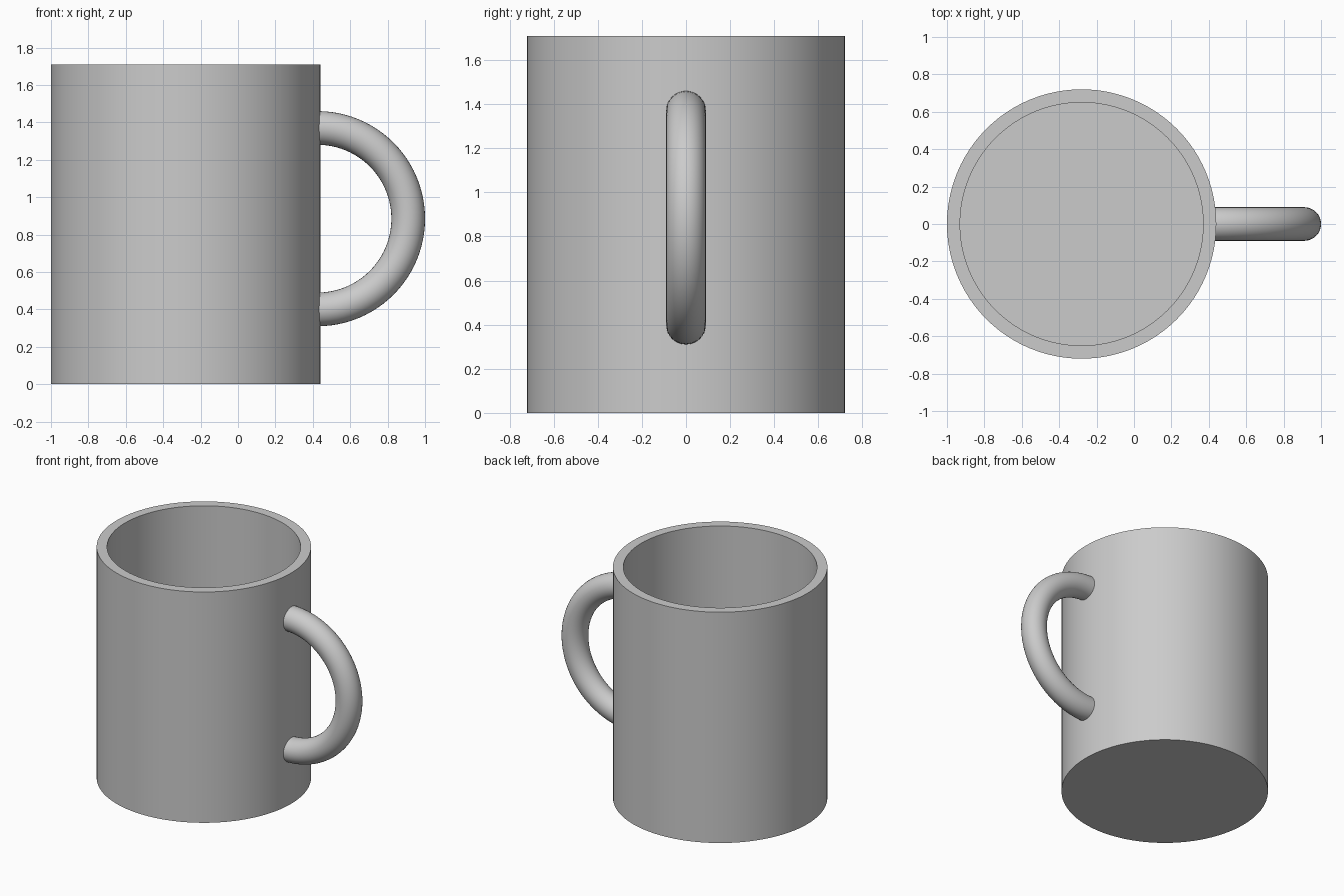
import bpy
import bmesh
from math import pi, radians
from mathutils import Matrix, Vector

cube = bpy.data.objects.get("Cube")
if cube:
    bpy.data.objects.remove(cube, do_unlink=True)

CUP_X, OUTER, INNER, HEIGHT, FLOOR = -0.28, 0.72, 0.65, 1.71, 0.07
HANDLE_CENTRE = Vector((0.425, 0, 0.885))
HANDLE_RADIUS, TUBE_RADIUS, INSET = 0.485, 0.09, 0.03

grey = bpy.data.materials.new("plain_grey")
grey.use_nodes = True
colour = (0.6, 0.6, 0.6, 1)
grey.diffuse_color = colour
grey.node_tree.nodes["Principled BSDF"].inputs["Base Color"].default_value = colour


def finish(name, bm):
    bmesh.ops.remove_doubles(bm, verts=bm.verts, dist=0.0001)
    bmesh.ops.recalc_face_normals(bm, faces=bm.faces)
    mesh = bpy.data.meshes.new(name)
    bm.to_mesh(mesh)
    bm.free()
    mesh.materials.append(grey)
    obj = bpy.data.objects.new(name, mesh)
    bpy.context.collection.objects.link(obj)
    bpy.ops.object.select_all(action="DESELECT")
    obj.select_set(True)
    bpy.context.view_layer.objects.active = obj
    bpy.ops.object.shade_smooth_by_angle(angle=radians(35))
    return obj


# Hollow cup body: wall and floor profile turned about its axis
bm = bmesh.new()
profile = [(0, 0), (OUTER, 0), (OUTER, HEIGHT), (INNER, HEIGHT), (INNER, FLOOR), (0, FLOOR)]
verts = [bm.verts.new((CUP_X + r, 0, z)) for r, z in profile]
edges = [bm.edges.new(pair) for pair in zip(verts, verts[1:])]
bmesh.ops.spin(bm, geom=verts + edges, cent=(CUP_X, 0, 0), axis=(0, 0, 1),
               angle=2 * pi, steps=96, use_merge=True)
finish("cup_body", bm)

# Handle: round section swept through a half ring, ends sunk into the wall
bm = bmesh.new()
top = HANDLE_CENTRE + Vector((0, 0, HANDLE_RADIUS))
section = Matrix.Translation(top) @ Matrix.Rotation(pi / 2, 4, "Y")
ring = bmesh.ops.create_circle(bm, cap_ends=False, segments=32, radius=TUBE_RADIUS, matrix=section)
bmesh.ops.spin(bm, geom=ring["verts"] + bm.edges[:], cent=HANDLE_CENTRE,
               axis=(0, 1, 0), angle=pi, steps=48)
ends = [e for e in bm.edges if e.is_boundary]
stubs = bmesh.ops.extrude_edge_only(bm, edges=ends)["geom"]
bmesh.ops.translate(bm, verts=[v for v in stubs if isinstance(v, bmesh.types.BMVert)],
                    vec=(-INSET, 0, 0))
bmesh.ops.holes_fill(bm, edges=[e for e in bm.edges if e.is_boundary], sides=0)
finish("handle", bm)
